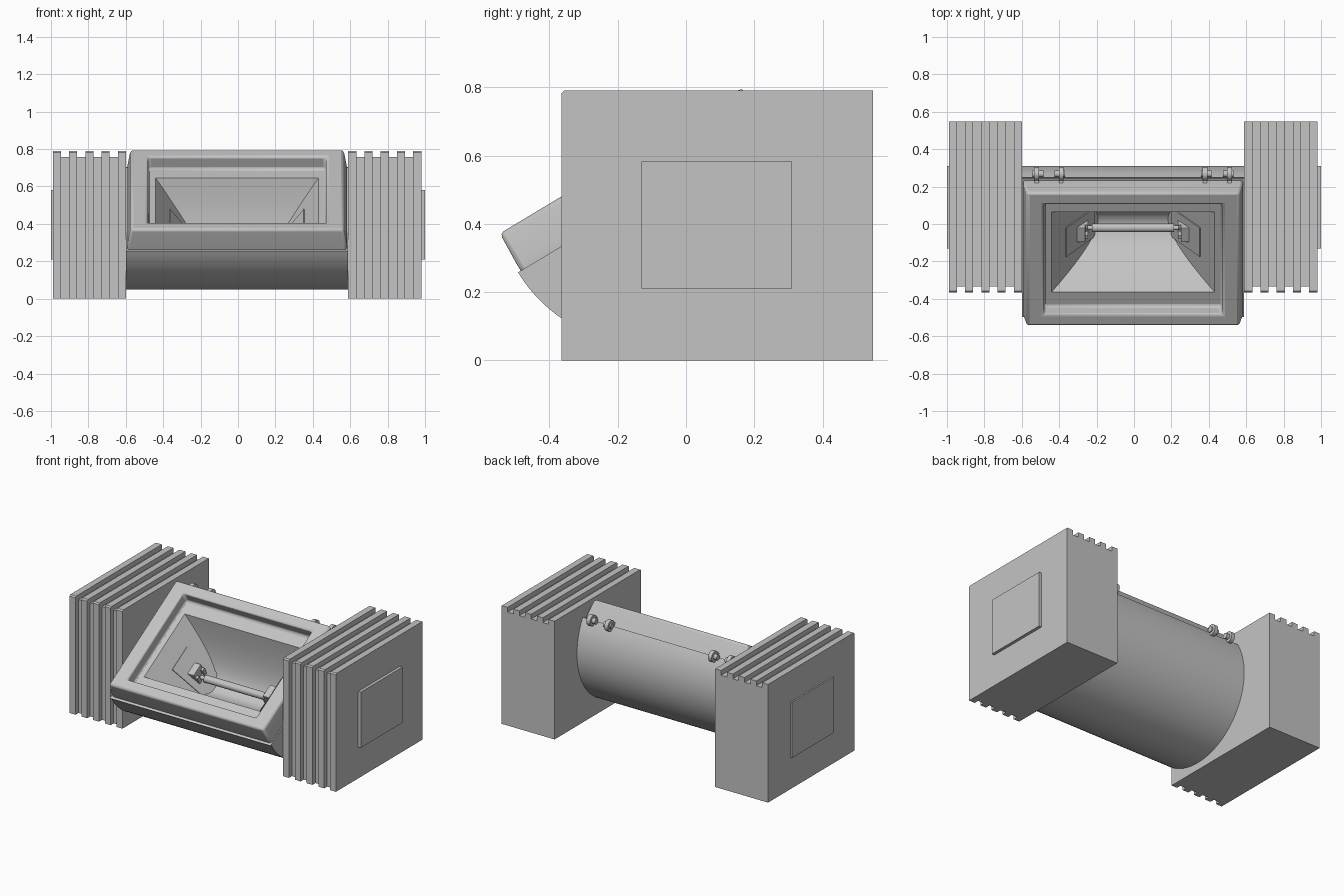
import bpy, bmesh, math
from mathutils import Matrix, Vector

cube = bpy.data.objects.get("Cube")
if cube:
    bpy.data.objects.remove(cube, do_unlink=True)

grey = bpy.data.materials.new("light grey")
grey.use_nodes = True
GREY = (0.55, 0.55, 0.55, 1)
grey.diffuse_color = GREY
grey.node_tree.nodes["Principled BSDF"].inputs["Base Color"].default_value = GREY

CX = -0.005                        # middle of the lamp body
TILT = math.radians(31)            # tilt of the glass frame
FRAME = Matrix.Translation((CX, -0.19, 0.585)) @ Matrix.Rotation(TILT, 4, 'X')


def make(name, bm, bevel=0.0, smooth=False):
    mesh = bpy.data.meshes.new(name)
    bm.to_mesh(mesh)
    bm.free()
    obj = bpy.data.objects.new(name, mesh)
    bpy.context.collection.objects.link(obj)
    mesh.materials.append(grey)
    if bevel:
        mod = obj.modifiers.new("soft edges", 'BEVEL')
        mod.width, mod.segments, mod.limit_method = bevel, 2, 'ANGLE'
    if smooth:
        bpy.ops.object.select_all(action='DESELECT')
        obj.select_set(True)
        bpy.context.view_layer.objects.active = obj
        bpy.ops.object.shade_smooth_by_angle(angle=math.radians(30))
    return obj


def box(name, lo, hi, matrix=Matrix(), bevel=0.0):
    lo, hi = Vector(lo), Vector(hi)
    bm = bmesh.new()
    bmesh.ops.create_cube(bm, size=1)
    bmesh.ops.scale(bm, vec=hi - lo, verts=bm.verts)
    bmesh.ops.translate(bm, vec=(lo + hi) / 2, verts=bm.verts)
    bm.transform(matrix)
    return make(name, bm, bevel)


def prism(name, pts, x0, x1, matrix=Matrix(), closed=True, bevel=0.0, smooth=False):
    """Counter-clockwise (y, z) profile extruded along x."""
    bm = bmesh.new()
    a = [bm.verts.new((x0, y, z)) for y, z in pts]
    b = [bm.verts.new((x1, y, z)) for y, z in pts]
    bm.faces.new(a[::-1])
    bm.faces.new(b)
    n = len(pts)
    for i in range(n if closed else n - 1):
        j = (i + 1) % n
        bm.faces.new((a[i], a[j], b[j], b[i]))
    bm.transform(matrix)
    return make(name, bm, bevel, smooth)


def loft(name, rings, cap=False, bevel=0.0, smooth=False):
    """Rectangular rings (half width, half length, height) on the tilted frame."""
    bm = bmesh.new()
    loops = [[bm.verts.new((sx * hx, su * hu, h)) for sx, su in
              ((-1, -1), (1, -1), (1, 1), (-1, 1))] for hx, hu, h in rings]
    for a, b in zip(loops, loops[1:]):
        for i in range(4):
            j = (i + 1) % 4
            bm.faces.new((a[i], a[j], b[j], b[i]))
    if cap:
        bm.faces.new(loops[-1])
    bm.transform(FRAME)
    return make(name, bm, bevel, smooth)


def rod(name, x0, x1, y, z, r, matrix=Matrix(), segments=24):
    bm = bmesh.new()
    bmesh.ops.create_cone(bm, cap_ends=True, segments=segments,
                          radius1=r, radius2=r, depth=x1 - x0)
    bm.transform(matrix @ Matrix.Translation(((x0 + x1) / 2, y, z))
                 @ Matrix.Rotation(math.pi / 2, 4, 'Y'))
    return make(name, bm, smooth=True)


# Half-round body, open towards the frame
R, STEPS = 0.432, 48
arc = [(0.005 + R * math.cos(t), -0.125 + R * math.sin(t))
       for t in (math.pi + math.pi * i / STEPS for i in range(STEPS + 1))]
prism("body_shell", arc, -0.594, 0.594, FRAME, closed=False, smooth=True)

# Tilted frame with its recessed window
loft("body_rim", [(0.594, 0.435, -0.125), (0.57, 0.40, -0.125)])
loft("window_frame", [(0.587, 0.418, -0.125), (0.587, 0.418, -0.10), (0.57, 0.414, 0),
                      (0.475, 0.342, 0), (0.475, 0.342, -0.08), (0.435, 0.25, -0.08)],
     bevel=0.014, smooth=True)

# Parabolic reflector with slanted ends
FLARE = 0.73
rings = []
for i in range(13):
    u = 0.25 - 0.235 * i / 12
    h = -0.42 + 5.44 * u * u
    rings.append((0.435 + FLARE * (h + 0.08), u, h))
loft("reflector", rings, cap=True, smooth=True)

# Tube lamp and its sockets
rod("lamp_tube", -0.22, 0.22, 0, -0.33, 0.024, FRAME)
rod("lamp_pins", -0.29, 0.29, 0, -0.33, 0.013, FRAME)
for s, side in ((1, "left"), (-1, "right")):
    slant = (FRAME @ Matrix.Translation((s * 0.283, 0, -0.285))
             @ Matrix.Rotation(s * math.atan(FLARE), 4, 'Y'))
    box(side + "_socket_plate", (-0.004, -0.09, -0.13), (0.004, 0.09, 0.13), slant)
    x0, x1 = sorted((s * 0.255, s * 0.345))
    box(side + "_socket_base", (x0, -0.045, -0.37), (x1, 0.045, -0.255), FRAME, 0.004)
    for v in (-0.032, 0.032):
        x0, x1 = sorted((s * 0.24, s * 0.30))
        box(side + "_socket_clip", (x0, v - 0.012, -0.37), (x1, v + 0.012, -0.285), FRAME)

# Hinges and latches along the upper rear edge
for s, side in ((1, "left"), (-1, "right")):
    for x, d in ((0.385, -1), (0.515, 1)):
        x0, x1 = sorted((s * (x - 0.012 * d), s * (x + 0.014 * d)))
        rod(side + "_hinge_knuckle", CX + x0, CX + x1, 0.268, 0.712, 0.036)
        x0, x1 = sorted((s * (x - 0.035 * d), s * (x + 0.022 * d)))
        rod(side + "_hinge_pin", CX + x0, CX + x1, 0.268, 0.712, 0.018)
        box(side + "_hinge_arm", (CX + s * x - 0.011, 0.20, 0.685),
            (CX + s * x + 0.011, 0.275, 0.715))

# Ribbed end housings: five ribs over the front and top of each block
RIBS, DEPTH = 5, 0.032
Y0, Y1, TOP = -0.365, 0.547, 0.79
rib_profile = [(Y0, 0), (Y0 + DEPTH, 0), (Y0 + DEPTH, TOP - DEPTH),
               (Y1, TOP - DEPTH), (Y1, TOP), (Y0 + 0.008, TOP), (Y0, TOP - 0.008)]
for s, side in ((1, "left"), (-1, "right")):
    x0, x1 = sorted((CX + s * 0.594, CX + s * 0.985))
    box(side + "_housing", (x0, Y0 + DEPTH, 0), (x1, Y1, TOP - DEPTH))
    step = (x1 - x0) / (2 * RIBS - 1)
    for i in range(RIBS):
        a = x0 + 2 * i * step
        prism(side + "_rib", rib_profile, a, a + step)
    p0, p1 = sorted((s * 0.97, s * 1.0))
    box(side + "_end_plate", (p0, -0.13, 0.21), (p1, 0.31, 0.582))
